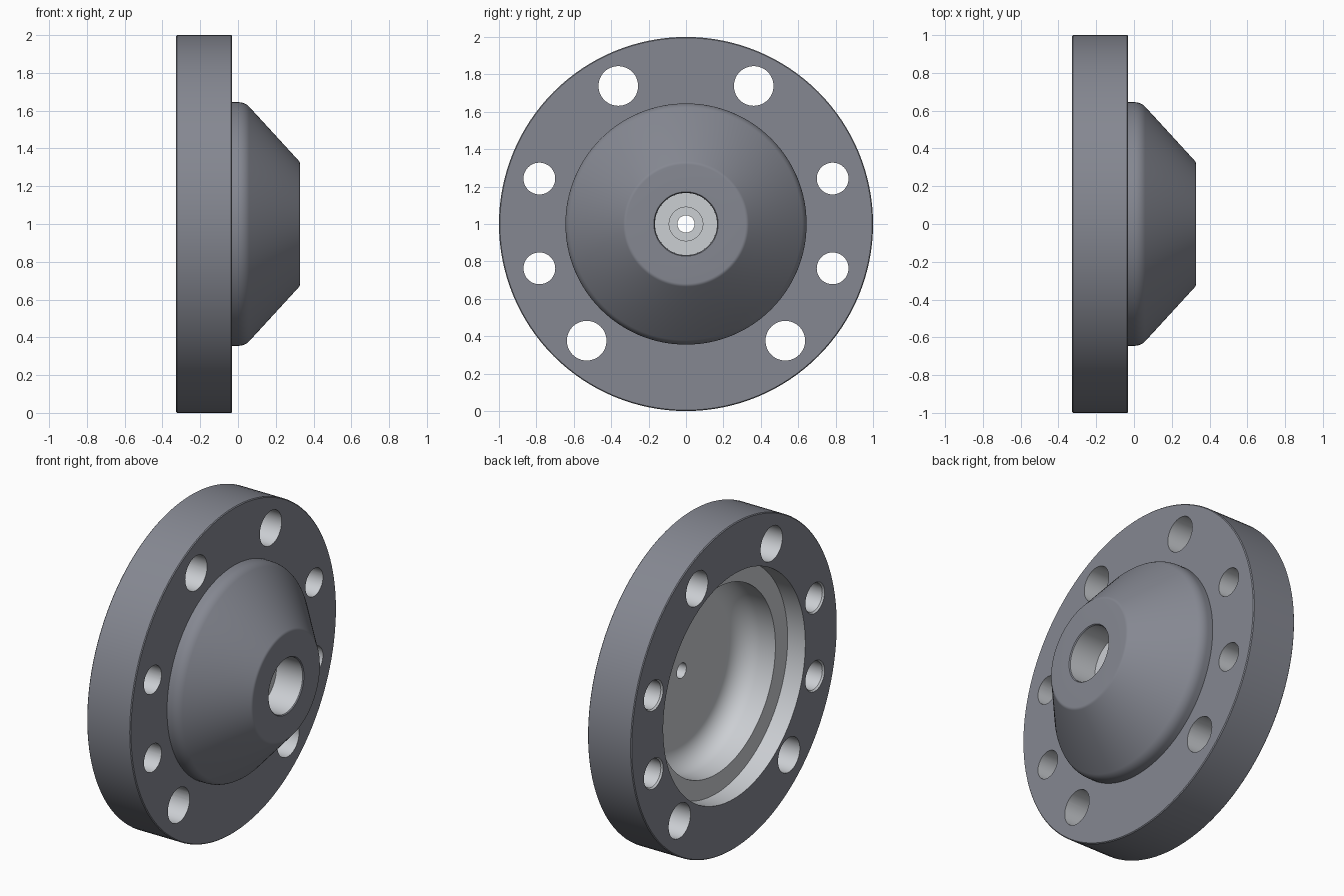
import bpy, bmesh, math

if "Cube" in bpy.data.objects:
    bpy.data.objects.remove(bpy.data.objects["Cube"])


def material(name, colour):
    mat = bpy.data.materials.new(name)
    mat.diffuse_color = (*colour, 1)
    mat.use_nodes = True
    mat.node_tree.nodes["Principled BSDF"].inputs["Base Color"].default_value = mat.diffuse_color
    return mat


DARK = material("dark_coating", (0.235, 0.245, 0.285))
LIGHT = material("machined_metal", (0.60, 0.62, 0.65))


def arc(cx, cr, rad, a0, a1, n=8):
    """Points (x, radius) along a fillet, angles in degrees from +x."""
    angles = [math.radians(a0 + (a1 - a0) * i / n) for i in range(n + 1)]
    return [(cx + rad * math.cos(a), cr + rad * math.sin(a)) for a in angles]


def lathe(name, outside, inside=(), y=0.0, steps=128, z=1.0):
    """Revolve (x, radius) points about x: outside dark, inside machined.
    With no outside, make a capped machined plug instead of a closed loop."""
    profile = list(outside) + list(inside)
    closed = bool(outside)
    n = len(profile)
    bm = bmesh.new()
    rings = []
    for s in range(steps):
        a = 2 * math.pi * s / steps
        rings.append([bm.verts.new((x, y + r * math.cos(a), z + r * math.sin(a)))
                      for x, r in profile])
    for s in range(steps):
        a, b = rings[s], rings[(s + 1) % steps]
        for i in range(n if closed else n - 1):
            j = (i + 1) % n
            face = bm.faces.new((a[i], a[j], b[j], b[i]))
            dark = closed and (i < len(outside) - 1 or i == n - 1)
            face.material_index = 0 if dark else 1
    if not closed:
        for end in (0, -1):
            bm.faces.new([ring[end] for ring in rings]).material_index = 1
    bmesh.ops.recalc_face_normals(bm, faces=bm.faces)
    mesh = bpy.data.meshes.new(name)
    bm.to_mesh(mesh)
    bm.free()
    mesh.materials.append(DARK)
    mesh.materials.append(LIGHT)
    obj = bpy.data.objects.new(name, mesh)
    bpy.context.collection.objects.link(obj)
    return obj


# Flange rim, conical hub and nose
outside = [(-0.328, 0.995), (-0.323, 1.0), (-0.036, 1.0), (-0.031, 0.995),
           (-0.031, 0.645)]
outside += arc(0.002, 0.565, 0.08, 90, 45, 6)
outside += arc(0.303, 0.318, 0.025, 45, 0, 4)
outside += [(0.328, 0.172), (0.322, 0.167)]

# Stepped port, then rear cavity: rounded floor, wall, ledge and counterbore
inside = [(0.145, 0.166), (0.145, 0.09), (0.125, 0.09), (0.125, 0.046),
          (0.03, 0.046)]
inside += arc(-0.10, 0.441, 0.13, 0, 90, 10)
inside += [(-0.208, 0.571), (-0.208, 0.69), (-0.328, 0.69)]
body = lathe("flanged_hub", outside, inside)
# the port wall belongs to the machined side
for face in body.data.polygons:
    c = face.center
    if 0.15 < c.x < 0.32 and math.hypot(c.y, c.z - 1) < 0.17:
        face.material_index = 1


def drill(y, z, radius, chamfer):
    """Cut one bolt hole through the flange, with a slight rear chamfer."""
    plug = [(-0.38, radius + chamfer), (-0.328, radius + chamfer),
            (-0.318, radius), (0.02, radius)]
    cutter = lathe("bolt_hole_cutter", (), plug, y=y, z=z, steps=48)
    cutter.hide_render = True
    mod = body.modifiers.new("bolt_hole", 'BOOLEAN')
    mod.operation = 'DIFFERENCE'
    mod.solver = 'EXACT'
    mod.object = cutter
    bpy.context.view_layer.objects.active = body
    bpy.ops.object.modifier_apply(modifier=mod.name)
    bpy.data.objects.remove(cutter)


# Bolt holes, mirrored across the middle
for side in (-1, 1):
    drill(side * 0.362, 1.738, 0.106, 0.0)
    drill(side * 0.784, 1.243, 0.085, 0.008)
    drill(side * 0.784, 0.763, 0.085, 0.008)
    drill(side * 0.531, 0.376, 0.106, 0.0)

bpy.ops.object.select_all(action='DESELECT')
body.select_set(True)
bpy.context.view_layer.objects.active = body
bpy.ops.object.shade_smooth_by_angle(angle=math.radians(30))
